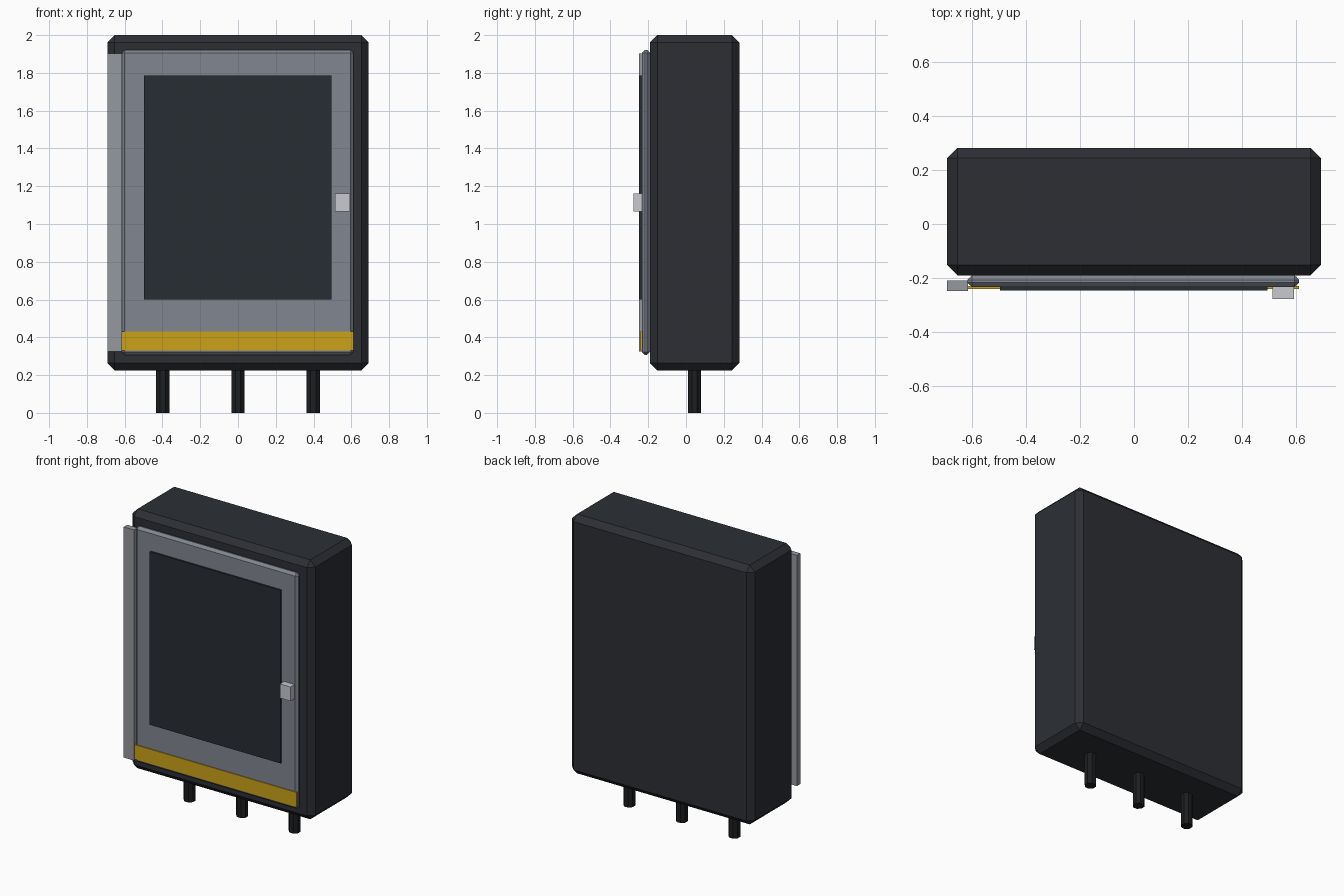
import bpy
from math import radians

if "Cube" in bpy.data.objects:
    bpy.data.objects.remove(bpy.data.objects["Cube"])


def material(name, rgb):
    m = bpy.data.materials.new(name)
    m.diffuse_color = (*rgb, 1)
    m.use_nodes = True
    m.node_tree.nodes["Principled BSDF"].inputs["Base Color"].default_value = m.diffuse_color
    return m


CASING = material("dark_casing", (0.025, 0.028, 0.034))
DOOR = material("door_grey", (0.22, 0.24, 0.28))
PANEL = material("dark_panel", (0.02, 0.027, 0.034))
YELLOW = material("yellow", (0.60, 0.36, 0.01))
STEEL = material("steel", (0.30, 0.32, 0.35))
HANDLE = material("light_metal", (0.58, 0.59, 0.62))
CABLE = material("black_pipe", (0.012, 0.013, 0.015))


def box(name, x, y, z, mat, bevel=0.0):
    """Box from (min, max) ranges, with an optional chamfer."""
    spans = (x, y, z)
    bpy.ops.mesh.primitive_cube_add(size=1, location=[(a + b) / 2 for a, b in spans])
    ob = bpy.context.object
    ob.name = name
    ob.scale = [b - a for a, b in spans]
    bpy.ops.object.transform_apply(location=False, rotation=False, scale=True)
    ob.data.materials.append(mat)
    if bevel:
        mod = ob.modifiers.new("chamfer", "BEVEL")
        mod.width = bevel
        mod.segments = 1
    return ob


# Cabinet and door
box("cabinet_body", (-0.692, 0.692), (-0.19, 0.282), (0.225, 2.0), CASING, 0.038)
box("door", (-0.617, 0.612), (-0.234, -0.19), (0.306, 1.922), DOOR, 0.017)

# Door fittings
box("window_panel", (-0.497, 0.495), (-0.246, -0.228), (0.60, 1.785), PANEL)
box("warning_strip", (-0.617, 0.612), (-0.240, -0.230), (0.33, 0.43), YELLOW)
box("hinge_strip", (-0.692, -0.615), (-0.248, -0.21), (0.324, 1.903), STEEL)
box("door_handle", (0.513, 0.592), (-0.278, -0.23), (1.065, 1.162), HANDLE)

# Pipes under the cabinet
for i, x in enumerate((-0.398, 0.0, 0.398)):
    bpy.ops.mesh.primitive_cylinder_add(vertices=8, radius=0.038, depth=0.25,
                                        location=(x, 0.045, 0.125),
                                        rotation=(0, 0, radians(22.5)))
    pipe = bpy.context.object
    pipe.name = f"bottom_pipe_{i + 1}"
    pipe.data.materials.append(CABLE)
    bpy.ops.object.shade_smooth_by_angle(angle=radians(30))
